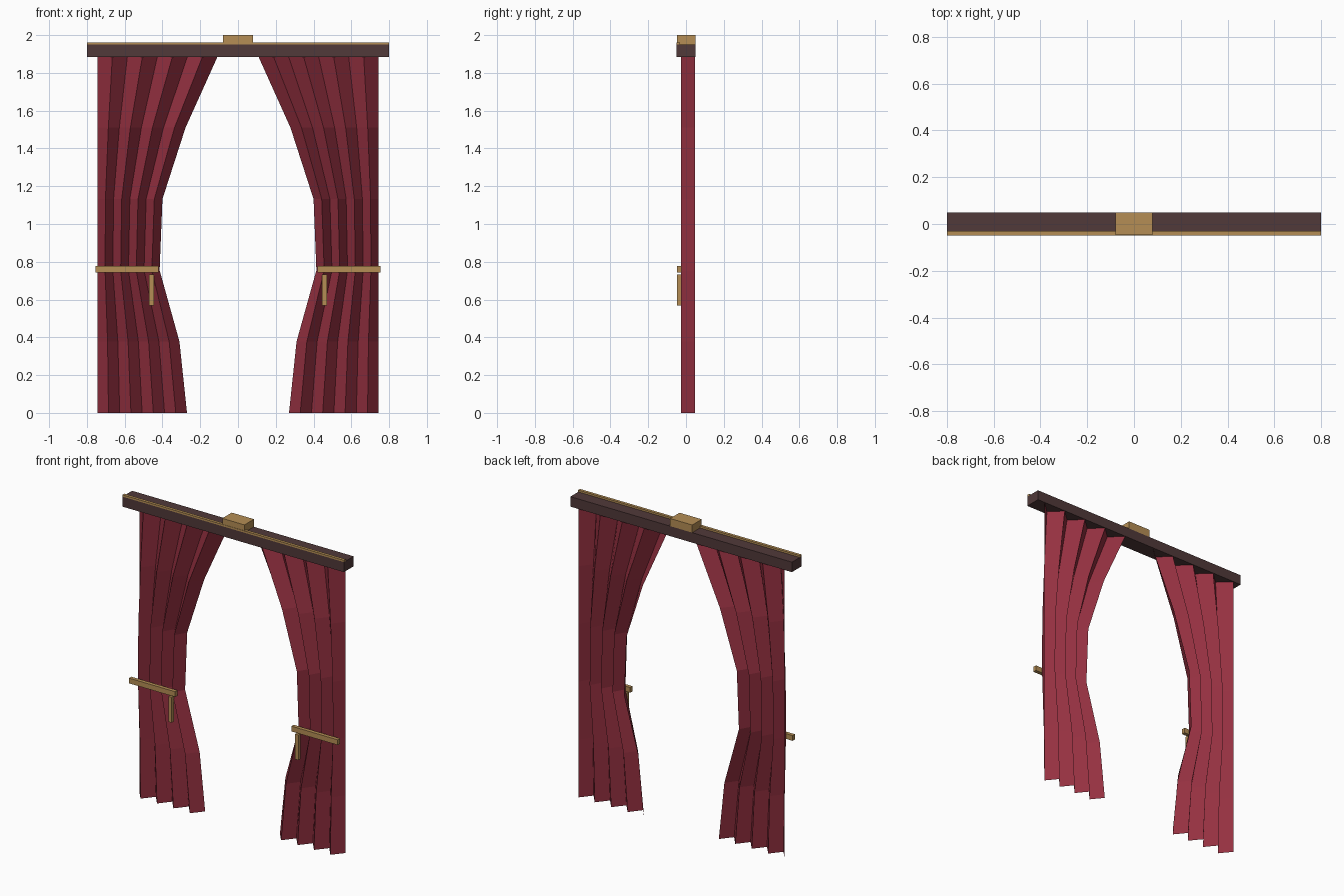
import bpy, bmesh

if "Cube" in bpy.data.objects:
    bpy.data.objects.remove(bpy.data.objects["Cube"])


def material(name, color):
    m = bpy.data.materials.new(name)
    m.diffuse_color = (*color, 1)
    m.use_nodes = True
    m.node_tree.nodes["Principled BSDF"].inputs["Base Color"].default_value = m.diffuse_color
    return m


RED = material("deep_red_cloth", (0.30, 0.030, 0.052))
WOOD = material("dark_wood", (0.082, 0.041, 0.041))
GOLD = material("gold", (0.46, 0.27, 0.09))


def finish(name, bm, mat):
    mesh = bpy.data.meshes.new(name)
    bm.to_mesh(mesh)
    bm.free()
    mesh.materials.append(mat)
    obj = bpy.data.objects.new(name, mesh)
    bpy.context.collection.objects.link(obj)
    return obj


def box(name, x, y, z, mat):
    """Box from (min, max) pairs on each axis."""
    bm = bmesh.new()
    bmesh.ops.create_cube(bm, size=1)
    for v in bm.verts:
        for i, (lo, hi) in enumerate((x, y, z)):
            v.co[i] = lo + (v.co[i] + 0.5) * (hi - lo)
    return finish(name, bm, mat)


# Pleated curtain: zigzag rows from the outer edge to a gathered inner edge
OUTER, PLEATS, TOP = 0.745, 8, 1.887
INNER = [0.27, 0.31, 0.415, 0.40, 0.278, 0.108]


def curtain(name, side):
    bm = bmesh.new()
    rows = []
    for r, inner in enumerate(INNER):
        z = TOP * r / (len(INNER) - 1)
        rows.append([bm.verts.new((side * (OUTER + (inner - OUTER) * i / PLEATS),
                                   -0.026 if i % 2 else 0.047, z))
                     for i in range(PLEATS + 1)])
    for a, b in zip(rows, rows[1:]):
        for i in range(PLEATS):
            quad = (a[i], a[i + 1], b[i + 1], b[i])
            bm.faces.new(quad if side < 0 else quad[::-1])
    return finish(name, bm, RED)


# Curtains, tie bands and hanging tassels on both sides
for label, s in (("left", -1), ("right", 1)):
    curtain(label + "_curtain", s)
    box(label + "_tie_band", sorted((s * 0.42, s * 0.754)), (-0.048, -0.024), (0.743, 0.777), GOLD)
    box(label + "_tassel", sorted((s * 0.446, s * 0.47)), (-0.048, -0.024), (0.568, 0.733), GOLD)

# Top rail with front trim and centre block
box("top_rail", (-0.8, 0.8), (-0.05, 0.05), (1.885, 1.95), WOOD)
box("rail_trim", (-0.8, 0.8), (-0.05, -0.031), (1.95, 1.962), GOLD)
box("centre_block", (-0.08, 0.08), (-0.048, 0.05), (1.95, 2.0), GOLD)
